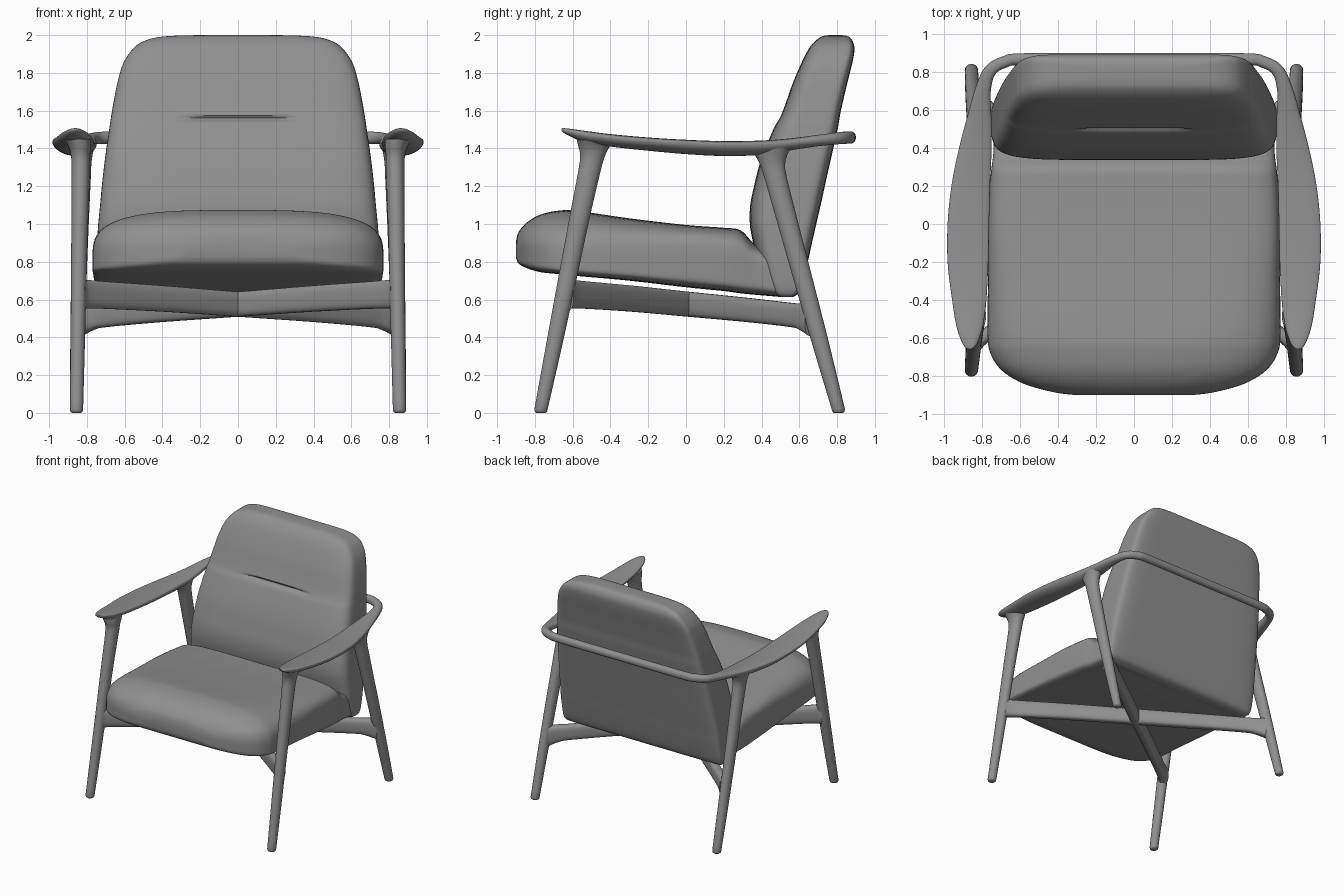
import bpy, bmesh, math
from mathutils import Vector

# Dark grey for the whole chair
grey = bpy.data.materials.new("dark_grey")
grey.diffuse_color = (.28, .28, .28, 1)


def spline(rows, k):
    """Catmull-Rom subdivision of a list of equal-length tuples."""
    out = []
    for i in range(len(rows) - 1):
        p = [rows[max(0, min(len(rows) - 1, i + d))] for d in (-1, 0, 1, 2)]
        for s in range(k):
            t = s / k
            out.append(tuple(
                0.5 * (2 * b + (c - a) * t + (2 * a - 5 * b + 4 * c - d) * t * t
                       + (3 * b - a - 3 * c + d) * t ** 3)
                for a, b, c, d in zip(*p)))
    out.append(rows[-1])
    return out


def ring(c, u, v, a, bp, bn, ep, en, k):
    """Rounded section: half width a along u, extents bp / bn along +v / -v."""
    square = [(-1 + i / k, -1) for i in range(2 * k)]
    square += [(-y, x) for x, y in square] + [(-x, -y) for x, y in square] + [(y, -x) for x, y in square]
    pts = []
    for s, t in square:
        e = ep if t > 0 else en
        r = (abs(s) ** e + abs(t) ** e) ** (-1 / e)
        pts.append(Vector(c) + Vector(u) * (a * s * r) + Vector(v) * ((bp if t > 0 else bn) * t * r))
    return pts


def loft(name, rings, angle=40):
    bm = bmesh.new()
    vs = [[bm.verts.new(p) for p in r] for r in rings]
    n = len(vs[0])
    for a, b in zip(vs, vs[1:]):
        for i in range(n):
            j = (i + 1) % n
            bm.faces.new((a[i], a[j], b[j], b[i]))
    bm.faces.new(vs[0])
    bm.faces.new(vs[-1])
    bmesh.ops.recalc_face_normals(bm, faces=bm.faces)
    me = bpy.data.meshes.new(name)
    bm.to_mesh(me)
    bm.free()
    me.materials.append(grey)
    ob = bpy.data.objects.new(name, me)
    bpy.context.collection.objects.link(ob)
    bpy.ops.object.select_all(action='DESELECT')
    ob.select_set(True)
    bpy.context.view_layer.objects.active = ob
    bpy.ops.object.shade_smooth_by_angle(angle=math.radians(angle))
    return ob


X, Y, Z = (1, 0, 0), (0, 1, 0), (0, 0, 1)

# Seat cushion: y, half width, top, middle, bottom, top roundness
seat = [(-.9, .30, .91, .86, .82, 2.6), (-.885, .42, .96, .86, .79, 2.6),
        (-.84, .58, 1.01, .85, .765, 2.8), (-.77, .695, 1.05, .83, .745, 3),
        (-.68, .755, 1.07, .81, .735, 3.2), (-.58, .77, 1.07, .80, .725, 3.5),
        (-.3, .768, 1.03, .79, .70, 4.5), (0, .765, .995, .78, .665, 6),
        (.2, .758, .98, .76, .645, 6), (.29, .75, .966, .75, .633, 6),
        (.37, .74, .89, .74, .625, 6), (.5, .735, .84, .70, .614, 6)]
loft("seat_cushion", [ring((0, y, m), X, Z, w, t - m, m - b, e, 8, 12)
                      for y, w, t, m, b, e in spline(seat, 5)])

# Back cushion: z, half width, front y, back y
back = [(.613, .72, .49, .565), (.65, .745, .44, .605), (.8, .75, .38, .645),
        (.9, .746, .355, .667), (1.0, .74, .338, .69), (1.1, .73, .34, .713),
        (1.2, .721, .36, .735), (1.3, .71, .385, .757), (1.4, .697, .42, .78),
        (1.5, .682, .462, .802), (1.53, .678, .477, .808), (1.56, .673, .495, .813),
        (1.6, .667, .513, .82), (1.66, .656, .535, .834), (1.75, .638, .567, .855),
        (1.85, .608, .61, .88), (1.92, .563, .645, .892), (1.96, .515, .675, .886),
        (1.985, .445, .705, .87), (1.996, .35, .73, .85), (2.0, .2, .76, .82)]
rings = []
for z, w, f, b in spline(back, 5):
    m = f + (b - f) * .55
    r = ring((0, m, z), X, Y, w, b - m, m - f, 9, 5.5, 12)
    for p in r:
        # pressed seam across the front
        if p.y < m:
            s = max(0, min(1, (.31 - abs(p.x)) / .08))
            p.y += .02 * s * math.exp(-((z - 1.558) / .011) ** 2)
    rings.append(r)
loft("back_cushion", rings)

# Armrests and rear hoop as one sweep: x, y, half width, top, edge, bottom
half = [(.858, -.657, .012, 1.507, 1.50, 1.494), (.862, -.63, .038, 1.506, 1.492, 1.472),
        (.864, -.54, .069, 1.494, 1.477, 1.435), (.866, -.4, .09, 1.476, 1.46, 1.41),
        (.873, -.2, .107, 1.458, 1.443, 1.388), (.871, 0, .109, 1.446, 1.43, 1.37),
        (.858, .2, .101, 1.439, 1.422, 1.36), (.833, .4, .085, 1.442, 1.422, 1.366),
        (.814, .55, .065, 1.453, 1.43, 1.39), (.795, .7, .042, 1.472, 1.445, 1.412),
        (.757, .805, .033, 1.485, 1.455, 1.422), (.68, .852, .031, 1.49, 1.457, 1.425),
        (.57, .867, .031, 1.49, 1.457, 1.425)]
path = spline(half + [(0, .868, .031, 1.49, 1.457, 1.425)]
              + [(-h[0],) + h[1:] for h in reversed(half)], 5)
rings = []
for i, (x, y, w, t, m, b) in enumerate(path):
    p, q = path[max(0, i - 1)], path[min(len(path) - 1, i + 1)]
    d = Vector((q[0] - p[0], q[1] - p[1], 0)).normalized()
    rings.append(ring((x, y, m), (-d.y, d.x, 0), Z, w, t - m, m - b, 2.4, 2, 5))
loft("armrest_hoop", rings, 60)

# Legs: z, x, y, x radius, y radius (rounded foot, flared into the armrest)
front = [(.018, .855, -.768, .035, .035),
         (.35, .849, -.70, .038, .043), (.7, .843, -.63, .041, .049),
         (1.05, .837, -.56, .045, .054), (1.3, .832, -.507, .049, .06),
         (1.37, .834, -.493, .052, .068), (1.41, .838, -.487, .06, .083),
         (1.45, .85, -.48, .072, .1)]
rear = [(.018, .855, .807, .035, .035),
        (.35, .85, .717, .038, .045), (.7, .843, .622, .041, .051),
        (1.05, .833, .527, .045, .056), (1.25, .827, .473, .048, .06),
        (1.32, .826, .457, .05, .068), (1.37, .827, .45, .058, .088),
        (1.41, .828, .45, .068, .11)]
# Cross stretchers from each front leg to the opposite rear leg: x, y, z, half width, half height
bar = [(.835, -.63, .627, .045, .085), (.77, -.578, .627, .036, .074),
       (.4, -.29, .605, .038, .069), (0, .015, .575, .04, .066),
       (-.4, .325, .545, .038, .064), (-.7, .56, .518, .036, .064),
       (-.77, .612, .508, .038, .07), (-.835, .665, .49, .045, .085)]
d = Vector((-1.67, 1.295, 0)).normalized()
for s, side in ((1, "right"), (-1, "left")):
    for kind, rows in (("front", front), ("rear", rear)):
        _, x, y, a, b = rows[0]
        foot = [(0, x, y, a - .011, b - .011), (.006, x, y, a - .003, b - .003)]
        loft(f"{kind}_leg_{side}", [ring((s * x, y, z), X, Y, a, b, b, 2, 2, 4)
                                    for z, x, y, a, b in foot + spline(rows, 4)])
    loft(f"cross_stretcher_{side}", [ring((s * x, y, z), (-d.y * s, d.x, 0), Z, w, h, h, 3, 3, 5)
                                     for x, y, z, w, h in spline(bar, 4)])
